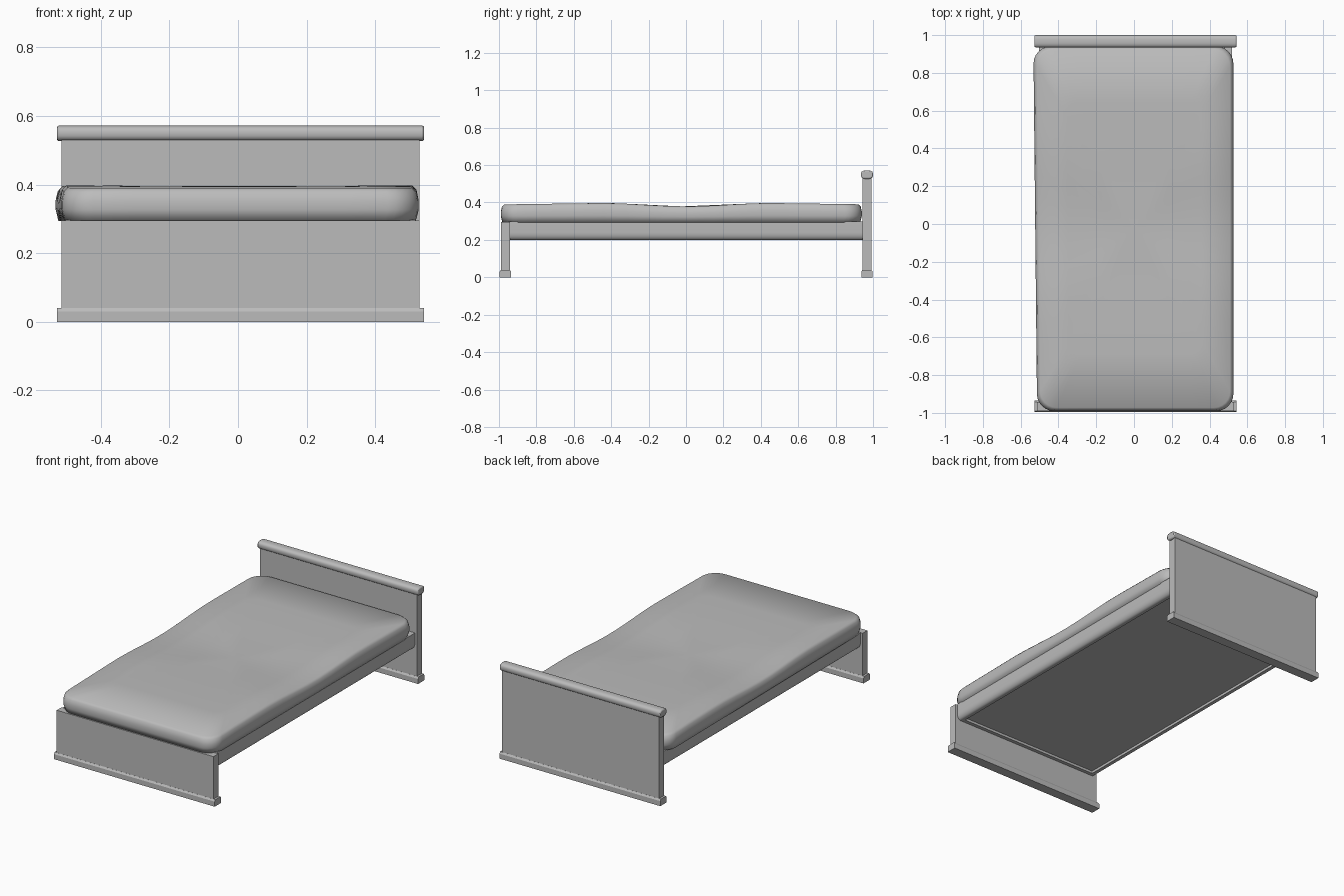
import bpy, bmesh, math

if "Cube" in bpy.data.objects:
    bpy.data.objects.remove(bpy.data.objects["Cube"], do_unlink=True)

grey = bpy.data.materials.new("plain_grey")
grey.use_nodes = True
colour = (0.5, 0.5, 0.5, 1)
grey.diffuse_color = colour
grey.node_tree.nodes["Principled BSDF"].inputs["Base Color"].default_value = colour

MID = 0.0075          # frame centre in x
PANEL, TRIM = 0.522, 0.535   # half widths


def finish(name, bm):
    bmesh.ops.recalc_face_normals(bm, faces=bm.faces)
    mesh = bpy.data.meshes.new(name)
    bm.to_mesh(mesh)
    bm.free()
    obj = bpy.data.objects.new(name, mesh)
    mesh.materials.append(grey)
    bpy.context.collection.objects.link(obj)
    return obj


def smooth(obj, angle):
    bpy.ops.object.select_all(action="DESELECT")
    obj.select_set(True)
    bpy.context.view_layer.objects.active = obj
    bpy.ops.object.shade_smooth_by_angle(angle=math.radians(angle))


def box(name, x0, x1, y0, y1, z0, z1):
    bm = bmesh.new()
    bmesh.ops.create_cube(bm, size=1)
    for v in bm.verts:
        v.co = (x1 if v.co.x > 0 else x0, y1 if v.co.y > 0 else y0,
                z1 if v.co.z > 0 else z0)
    return finish(name, bm)


def extrude(name, profile, axis, start, end):
    """Sweep a closed profile along x (y, z points) or y (x, z points)."""
    bm = bmesh.new()
    place = (lambda a, b, t: (t, a, b)) if axis == "x" else (lambda a, b, t: (a, t, b))
    face = bm.faces.new([bm.verts.new(place(a, b, start)) for a, b in profile])
    moved = bmesh.ops.extrude_face_region(bm, geom=[face])["geom"]
    shift = place(0, 0, end - start)
    bmesh.ops.translate(bm, vec=shift, verts=[v for v in moved if isinstance(v, bmesh.types.BMVert)])
    return finish(name, bm)


# Headboard and footboard, each with a chamfered foot trim
for name, y, top in (("headboard", 0.9675, 0.54), ("footboard", -0.9655, 0.295)):
    box(name, MID - PANEL, MID + PANEL, y - 0.0235, y + 0.0235, 0.02, top)
    foot = [(y - 0.0305, 0), (y + 0.0305, 0), (y + 0.0305, 0.03),
            (y + 0.024, 0.04), (y - 0.024, 0.04), (y - 0.0305, 0.03)]
    extrude(name + "_foot_trim", foot, "x", MID - TRIM, MID + TRIM)

# Rounded rail along the top of the headboard
profile = []
for i in range(16):
    a = math.tau * (i + 0.5) / 16
    c, s = math.cos(a), math.sin(a)
    profile.append((0.9675 + 0.0325 * math.copysign(abs(c) ** 0.7, c),
                    0.549 + 0.023 * math.copysign(abs(s) ** 0.7, s)))
cap = extrude("headboard_top_rail", profile, "x", MID - TRIM, MID + TRIM)
bevel = cap.modifiers.new("rounded_ends", "BEVEL")
bevel.width, bevel.segments, bevel.angle_limit = 0.006, 2, math.radians(60)
bevel.limit_method = "ANGLE"
smooth(cap, 35)

# Side rails with rounded lower edges
for name, side in (("left_side_rail", 1), ("right_side_rail", -1)):
    rail = [(0.47, 0.298), (0.47, 0.2)]
    for i in range(6):
        a = math.pi / 2 * i / 5
        rail.append((0.487 + 0.023 * math.sin(a), 0.24 - 0.04 * math.cos(a)))
    rail.append((0.51, 0.298))
    smooth(extrude(name, [(MID + side * x, z) for x, z in rail], "y", -0.945, 0.948), 35)

# Cross rails and the board under the mattress
box("foot_cross_rail", MID - 0.48, MID + 0.48, -0.945, -0.92, 0.2, 0.29)
box("head_cross_rail", MID - 0.48, MID + 0.48, 0.92, 0.946, 0.2, 0.29)
box("bed_base", MID - 0.48, MID + 0.48, -0.93, 0.93, 0.215, 0.295)


# Mattress: rounded outline stacked in rings, with a gently uneven top
def outline(hw, y0, y1, radius):
    points = []
    for k, (sx, sy) in enumerate(((1, 1), (-1, 1), (-1, -1), (1, -1))):
        cx = sx * (hw - radius)
        cy = y1 - radius if sy > 0 else y0 + radius
        for i in range(7):
            a = math.pi / 2 * (k + i / 6)
            points.append((cx + radius * math.cos(a), cy + radius * math.sin(a)))
    full = []
    for i, (x, y) in enumerate(points):
        nx, ny = points[(i + 1) % len(points)]
        steps = max(1, round(math.hypot(nx - x, ny - y) / 0.12))
        full += [(x + (nx - x) * j / steps, y + (ny - y) * j / steps) for j in range(steps)]
    return full


def top_height(y):
    d = abs(y)
    wave = -0.009 * math.cos(math.pi * min(d, 0.45) / 0.45)
    return 0.388 + wave - 0.014 * max(0, d - 0.45)


base = outline(0.52, -0.99, 0.94, 0.09)
# inset in units, share of the top height, and scale for the inner top rings
levels = ((0.008, 0, 1), (0.0, 0.35, 1), (0.0, 0.6, 1), (0.006, 0.88, 1),
          (0.018, 1, 1), (0.018, 1, 0.7), (0.018, 1, 0.35))
bm = bmesh.new()
rings = []
for inset, share, scale in levels:
    ring = []
    for x, y in base:
        px = x * (1 - inset / 0.52) * scale
        py = -0.025 + (y + 0.025) * (1 - inset / 0.965) * scale
        if px < 0:
            px *= 1 + 0.035 * (py + 0.9) / 1.8   # widens towards the head
        z = 0.294 + share * (top_height(py) - 0.294)
        ring.append(bm.verts.new((px + 0.006, py, z)))
    rings.append(ring)
n = len(base)
for low, high in zip(rings, rings[1:]):
    for i in range(n):
        j = (i + 1) % n
        bm.faces.new((low[i], low[j], high[j], high[i]))
centre = bm.verts.new((0, -0.025, top_height(0)))
for i in range(n):
    bm.faces.new((rings[-1][i], rings[-1][(i + 1) % n], centre))
bm.faces.new(rings[0])
smooth(finish("mattress", bm), 80)
